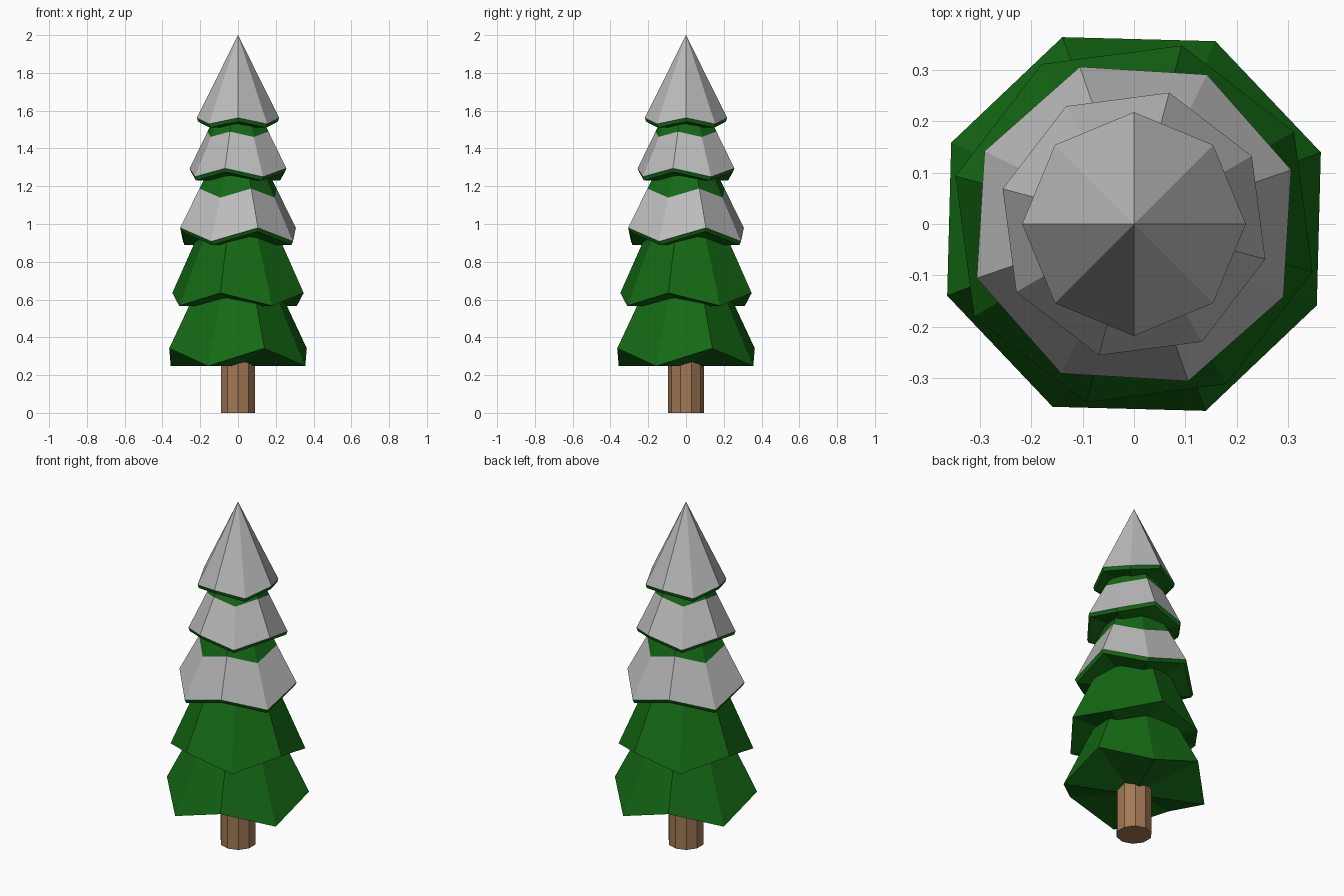
import bpy, bmesh
from math import cos, sin, radians

cube = bpy.data.objects.get("Cube")
if cube:
    bpy.data.objects.remove(cube)


def material(name, rgb):
    m = bpy.data.materials.new(name)
    m.use_nodes = True
    m.diffuse_color = (*rgb, 1)
    m.node_tree.nodes["Principled BSDF"].inputs["Base Color"].default_value = (*rgb, 1)
    return m


GREEN = material("pine green", (0.007, 0.14, 0.007))
SNOW = material("snow grey", (0.5, 0.5, 0.5))
BARK = material("bark brown", (0.36, 0.19, 0.09))


def finish(name, bm, mats):
    bmesh.ops.recalc_face_normals(bm, faces=bm.faces)
    mesh = bpy.data.meshes.new(name)
    bm.to_mesh(mesh)
    bm.free()
    for m in mats:
        mesh.materials.append(m)
    bpy.context.collection.objects.link(bpy.data.objects.new(name, mesh))


def tier(name, radius, high, low, apex, angle, snow_end=None):
    """Eight-sided cone whose rim corners alternate high and low.
    snow_end is how far up the slope the snow reaches (1 = tip)."""
    bm = bmesh.new()

    def ring(scale, rise, drop=0.0):
        verts = []
        for i in range(8):
            a = radians(angle + 45 * i)
            rim = low if i % 2 else high
            z = rim + (apex - rim) * rise - drop
            verts.append(bm.verts.new((radius * scale * cos(a), radius * scale * sin(a), z)))
        return verts

    def band(a, b, mat):
        for i in range(8):
            j = (i + 1) % 8
            bm.faces.new((a[i], a[j], b[j], b[i])).material_index = mat

    def fan(a, z, mat):
        tip = bm.verts.new((0, 0, z))
        for i in range(8):
            bm.faces.new((a[i], a[(i + 1) % 8], tip)).material_index = mat

    edge = ring(1, 0)
    bottom, top, top_mat = edge, edge, 0
    if snow_end:
        # Green lip under the snow, then the snow band
        bottom = ring(0.97, 0, 0.02)
        band(bottom, edge, 0)
        if snow_end < 1:
            top = ring(1 - snow_end, snow_end)
            band(edge, top, 1)
        else:
            top_mat = 1
    fan(top, apex, top_mat)
    fan(bottom, min(v.co.z for v in bottom), 0)
    finish(name, bm, [GREEN, SNOW])


# Foliage, from the ground up
tier("lowest_branches", 0.39, 0.342, 0.248, 1.12, 21)
tier("lower_branches", 0.36, 0.635, 0.567, 1.42, 75)
tier("middle_branches", 0.324, 0.98, 0.908, 1.6, 19, 0.335)
tier("upper_branches", 0.265, 1.295, 1.25, 1.82, 75, 0.37)
tier("tree_top", 0.218, 1.562, 1.53, 2.0, 0, 1)

# Trunk
bm = bmesh.new()
bmesh.ops.create_cone(bm, cap_ends=True, segments=10, radius1=0.096, radius2=0.096, depth=0.4)
bmesh.ops.translate(bm, verts=bm.verts, vec=(0, 0, 0.2))
finish("trunk", bm, [BARK])
